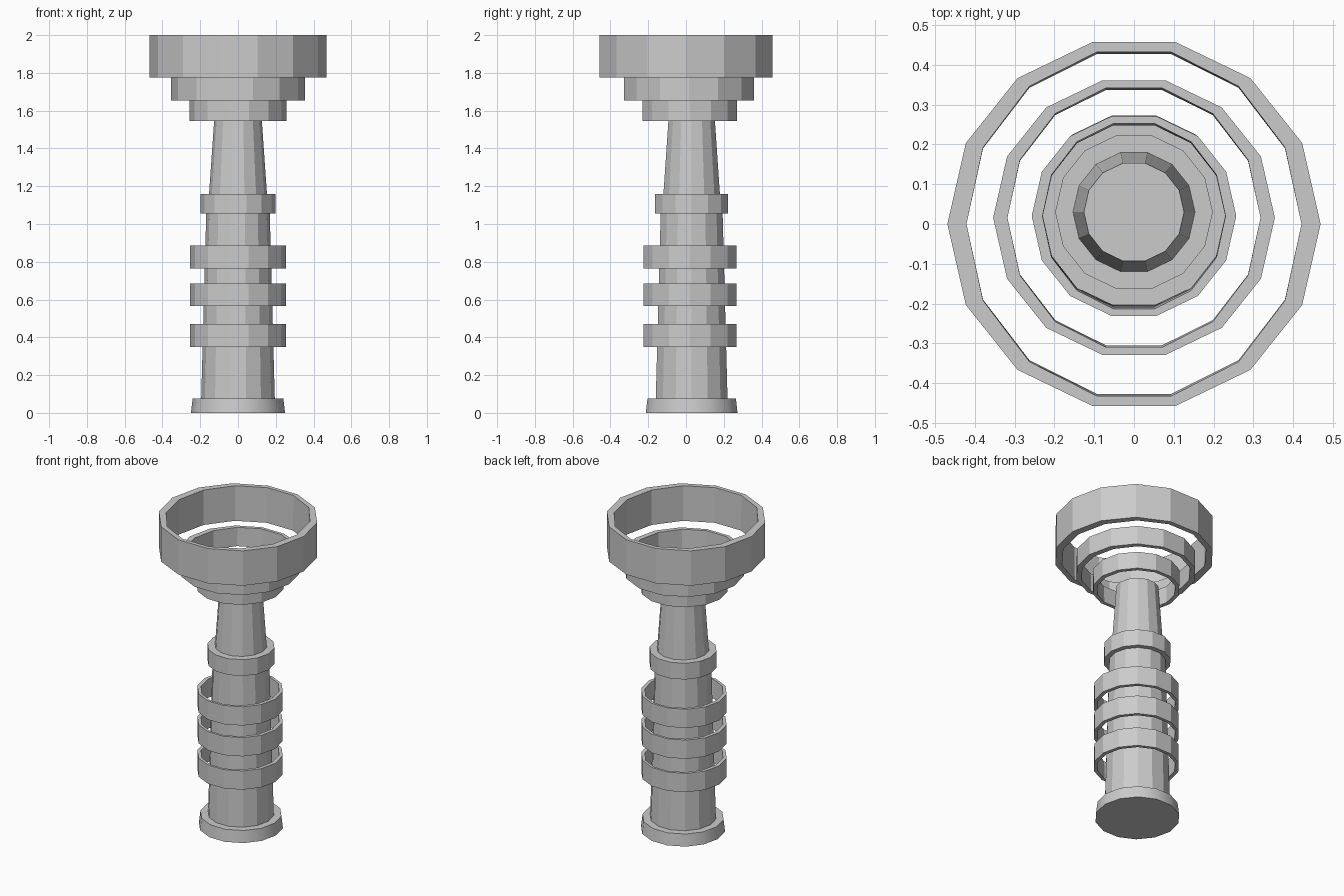
import bpy
import bmesh
from math import cos, sin, tau

SIDES = 14

cube = bpy.data.objects.get("Cube")
if cube:
    bpy.data.objects.remove(cube, do_unlink=True)

grey = bpy.data.materials.new("light_grey")
grey.use_nodes = True
colour = (0.6, 0.6, 0.6, 1)
grey.diffuse_color = colour
grey.node_tree.nodes["Principled BSDF"].inputs["Base Color"].default_value = colour


def loop(bm, rx, ry, z):
    return [bm.verts.new((rx * cos(tau * i / SIDES), ry * sin(tau * i / SIDES), z))
            for i in range(SIDES)]


def bridge(bm, a, b):
    for i in range(SIDES):
        j = (i + 1) % SIDES
        bm.faces.new((a[i], a[j], b[j], b[i]))


def finish(bm, name, y):
    bmesh.ops.recalc_face_normals(bm, faces=bm.faces)
    mesh = bpy.data.meshes.new(name)
    bm.to_mesh(mesh)
    bm.free()
    mesh.materials.append(grey)
    obj = bpy.data.objects.new(name, mesh)
    obj.location.y = y
    bpy.context.collection.objects.link(obj)
    return obj


def drum(name, z0, z1, r0, r1, y=0.03):
    """Closed, optionally tapered solid."""
    bm = bmesh.new()
    low, high = loop(bm, r0, r0, z0), loop(bm, r1, r1, z1)
    bridge(bm, low, high)
    bm.faces.new(low)
    bm.faces.new(high)
    return finish(bm, name, y)


def ring(name, z0, z1, r, inner_x, inner_y, y):
    """Open hoop with a slightly oval bore that narrows downward."""
    bm = bmesh.new()
    loops = [loop(bm, r, r, z0), loop(bm, r, r, z1),
             loop(bm, inner_x, inner_y, z1),
             loop(bm, inner_x, inner_y - 0.005, z0)]
    for k in range(4):
        bridge(bm, loops[k], loops[(k + 1) % 4])
    return finish(bm, name, y)


# Foot with a softly shaded rim
base = drum("base", 0, 0.077, 0.249, 0.24)
for face in base.data.polygons:
    face.use_smooth = len(face.vertices) == 4
bpy.context.view_layer.objects.active = base
base.select_set(True)
bpy.ops.object.shade_smooth_by_angle(angle=0.9)

# Tapered column and its collar
drum("lower_shaft", 0.07, 1.06, 0.195, 0.168)
drum("collar", 1.055, 1.16, 0.198, 0.198)
drum("upper_shaft", 1.15, 1.55, 0.154, 0.126)

# Floating hoops around the column
for n, z in enumerate((0.35, 0.565, 0.764)):
    ring(f"column_ring_{n + 1}", z, z + 0.121, 0.253, 0.229, 0.238, 0.021)

# Stepped hoops of the head
ring("head_ring_small", 1.545, 1.655, 0.257, 0.23, 0.239, 0.02)
ring("head_ring_middle", 1.655, 1.775, 0.354, 0.318, 0.334, 0.016)
ring("head_ring_large", 1.775, 2.0, 0.469, 0.421, 0.443, 0)
